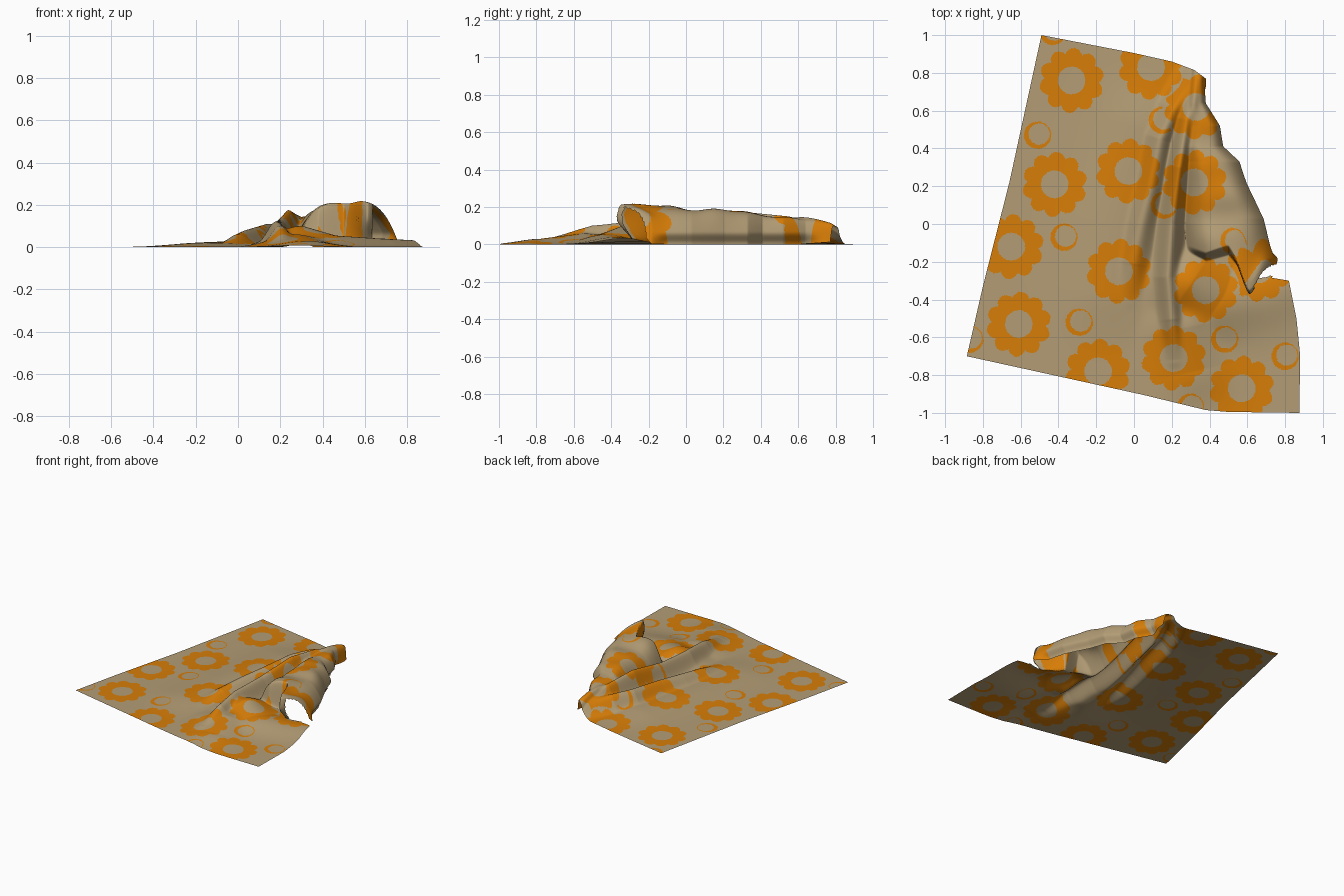
import bpy, math
from mathutils import Vector

if "Cube" in bpy.data.objects:
    bpy.data.objects.remove(bpy.data.objects["Cube"])

N = 340  # grid resolution (also the sharpness of the printed pattern)


def material(name, rgb):
    m = bpy.data.materials.new(name)
    m.diffuse_color = (*rgb, 1)
    m.use_nodes = True
    m.node_tree.nodes["Principled BSDF"].inputs["Base Color"].default_value = m.diffuse_color
    return m


def table(rows, t):
    """Linear lookup; rows are (key, values...)."""
    if t <= rows[0][0]:
        return rows[0][1:]
    for a, b in zip(rows, rows[1:]):
        if t <= b[0]:
            k = (t - a[0]) / (b[0] - a[0])
            return [p + (q - p) * k for p, q in zip(a[1:], b[1:])]
    return rows[-1][1:]


def edge_samples(pts):
    """Evenly spaced points along a polyline edge."""
    rows, s = [(0, *pts[0])], 0
    for a, b in zip(pts, pts[1:]):
        s += math.dist(a, b)
        rows.append((s, *b))
    return [Vector(table(rows, s * i / N)) for i in range(N + 1)]


def smooth(t):
    t = min(1, max(0, t))
    return t * t * (3 - 2 * t)


# outline of the cloth
RIGHT = [(.875, -1), (.88, -.7), (.86, -.5), (.82, -.3), (.73, -.285), (.765, -.18),
         (.71, .03), (.62, .21), (.58, .33), (.49, .41), (.47, .52), (.39, .64), (.38, .77)]
bottom = edge_samples([(-.885, -.70), (.05, -.905), (.38, -.985), (.5, -.995), (.875, -1)])
top = edge_samples([(-.49, 1), (.0, .905), (.2, .86), (.32, .815), (.38, .77)])
left = edge_samples([(-.885, -.70), (-.80, -.33), (-.66, .22), (-.49, 1)])
right = edge_samples(RIGHT)

# fold ridges: width, then (x, y, height) points
RIDGES = [
    (.07, [(.33, .78, .08), (.21, .6, .11), (.14, .45, .11), (.09, .2, .095), (.04, 0, .08),
           (.0, -.2, .06), (-.03, -.4, .015)]),
    (.06, [(.34, .76, .09), (.28, .55, .15), (.24, .3, .175), (.2, 0, .13), (.18, -.28, .12),
           (.2, -.5, .10), (.22, -.72, .03)]),
    (.17, [(.3, -.32, .10), (.45, -.42, .055), (.68, -.38, .04), (.78, -.34, .035)]),
    (.16, [(.27, -.55, .06), (.32, -.78, .03)]),
    (.22, [(-.15, -.35, .022), (-.1, .0, .025), (.05, .5, .03)]),
]
# main mound: y -> left x, height; its right side follows the cloth edge;
# its front limit is x -> y
MOUND = [(-.4, .28, .19), (-.2, .28, .21), (0, .26, .195), (.2, .26, .18),
         (.4, .26, .165), (.6, .28, .135), (.8, .3, .09)]
SIDE = [(y, x) for x, y in RIGHT[5:]]
FRONT = [(.25, -.16), (.38, -.21), (.5, -.17), (.61, -.3), (.8, -.26)]


def ridge(x, y, w, pts):
    best = 0
    for (ax, ay, ah), (bx, by, bh) in zip(pts, pts[1:]):
        dx, dy = bx - ax, by - ay
        k = min(1, max(0, ((x - ax) * dx + (y - ay) * dy) / (dx * dx + dy * dy)))
        d2 = (x - ax - k * dx) ** 2 + (y - ay - k * dy) ** 2
        best = max(best, (ah + (bh - ah) * k) * math.exp(-d2 / (w * w)))
    return best


def surface(x, y):
    hs = [ridge(x, y, w, p) for w, p in RIDGES] if x > -.7 else [0]
    xl, h = table(MOUND, y)
    xr = table(SIDE, y)[0]
    s = 2 * (x - xl) / (xr - xl) - 1
    m = fall = 0
    if abs(s) < 1:
        ripple = 1 + .04 * math.sin(17 * y + 9 * x) + .02 * math.sin(31 * y - 6 * x)
        m = h * ripple * (1 - abs(s) ** 3.5) * smooth((y - table(FRONT, x)[0]) / .06)
    if y > -.2 and s > 0:
        fall = smooth((s - .55) / .45)      # ridges also drop at the open right side
        hs = [v * (1 - .8 * fall) for v in hs]
    z = (m ** 4 + sum(v ** 4 for v in hs)) ** .25
    # the hem tucks under along the right side
    tuck = .05 * fall * smooth((.07 - z) / .07) * smooth((.75 - y) / .15) * smooth((y + .2) / .1)
    # the lip of the mound leans out over the front opening
    lean = .11 * smooth(m / .15) * math.exp(-((x - .61) / .06) ** 2) * smooth((.05 - y) / .3)
    return (x - tuck, y - lean, z)


# grid blended from the four edges
flat = []
for j in range(N + 1):
    v = j / N
    for i in range(N + 1):
        u = i / N
        p = bottom[i] * (1 - v) + top[i] * v + left[j] * (1 - u) + right[j] * u
        p -= (bottom[0] * (1 - u) + bottom[N] * u) * (1 - v) + (top[0] * (1 - u) + top[N] * u) * v
        flat.append((p.x, p.y))


def in_opening(a):
    x, y = flat[a]
    return x > .635 and 0 < y - table(FRONT, x)[0] < .055


# the front of the mound stays open at its right end
faces = [(a, a + 1, a + N + 2, a + N + 1)
         for j in range(N) for a in range(j * (N + 1), j * (N + 1) + N) if not in_opening(a)]

# printed pattern: scalloped flowers and thin crescents
FLOWERS = [(-.33, .76), (-.42, .21), (-.65, -.12), (-.61, -.53), (-.19, -.78), (.09, .83), (-.03, .28),
           (-.08, -.25), (.38, -.35), (.21, -.71), (.57, -.87), (.32, .22), (.33, .62), (.66, -.24)]
RINGS = [(-.51, .47), (-.37, -.07), (-.29, -.52), (.15, .55), (.16, .10), (.53, -.09), (.48, -.61),
         (.80, -.70), (.30, -.97), (-.87, -.61), (-.43, 1.02)]


def printed(x, y):
    for cx, cy in FLOWERS:
        dx, dy = x - cx, y - cy
        r = math.hypot(dx, dy)
        if r < .18:
            return .073 < r < .142 + .03 * abs(math.sin(5 * math.atan2(dy, dx) + .4)) ** .8
    for cx, cy in RINGS:
        if math.hypot(x - cx, y - cy) < .072:
            return math.hypot(x - cx - .008, y - cy - .006) > .056
    return False


mesh = bpy.data.meshes.new("crumpled_cloth")
mesh.from_pydata([surface(x, y) for x, y in flat], [], faces)
mesh.materials.append(material("tan cloth", (.45, .335, .178)))
mesh.materials.append(material("orange print", (.68, .205, .002)))
for poly in mesh.polygons:
    a, c = flat[poly.vertices[0]], flat[poly.vertices[2]]
    poly.material_index = int(printed((a[0] + c[0]) / 2, (a[1] + c[1]) / 2))
    poly.use_smooth = True
mesh.update()
cloth = bpy.data.objects.new("crumpled_cloth", mesh)
bpy.context.collection.objects.link(cloth)
